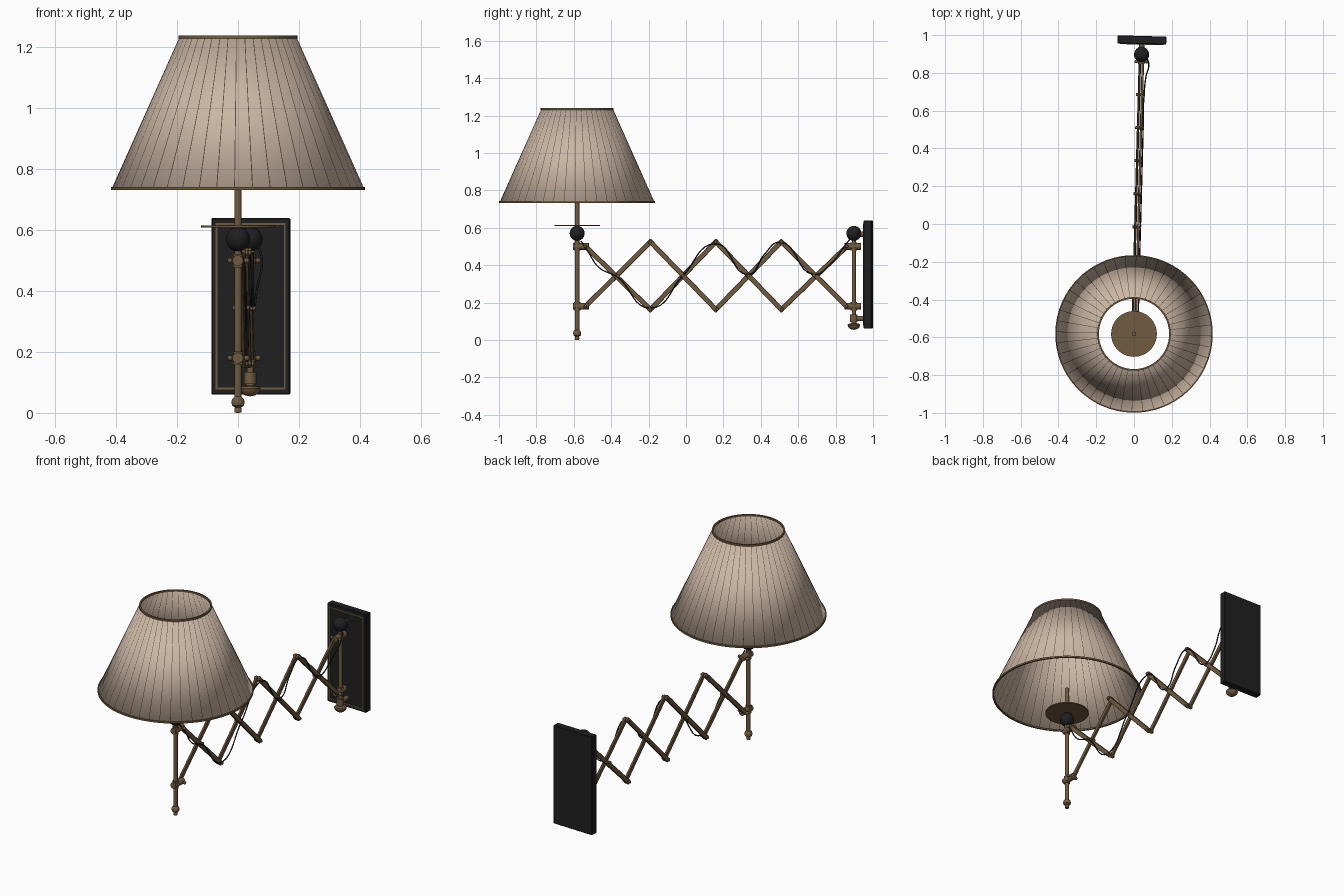
import bpy, bmesh, math
from mathutils import Matrix, Vector

if "Cube" in bpy.data.objects:
    bpy.data.objects.remove(bpy.data.objects["Cube"], do_unlink=True)

# Local frame: lamp pole at the origin, arm runs along +y to the wall
FRAME = Matrix.Translation((0, -0.582, 0)) @ Matrix.Rotation(math.radians(-1.55), 4, 'Z')


def material(name, rgb):
    m = bpy.data.materials.new(name)
    m.use_nodes = True
    m.diffuse_color = (*rgb, 1)
    bsdf = next(n for n in m.node_tree.nodes if n.type == 'BSDF_PRINCIPLED')
    bsdf.inputs["Base Color"].default_value = (*rgb, 1)
    return m


LINEN = material("linen beige", (0.60, 0.47, 0.37))
SEAM = material("seam brown", (0.10, 0.07, 0.045))
BRASS = material("aged brass", (0.165, 0.105, 0.05))
BLACK = material("matte black", (0.014, 0.014, 0.015))


def finish(name, bm, mats, smooth=True):
    bmesh.ops.recalc_face_normals(bm, faces=bm.faces)
    mesh = bpy.data.meshes.new(name)
    bm.to_mesh(mesh)
    bm.free()
    obj = bpy.data.objects.new(name, mesh)
    bpy.context.collection.objects.link(obj)
    for m in mats:
        mesh.materials.append(m)
    obj.matrix_world = FRAME
    if smooth:
        bpy.ops.object.select_all(action='DESELECT')
        obj.select_set(True)
        bpy.context.view_layer.objects.active = obj
        bpy.ops.object.shade_smooth_by_angle(angle=math.radians(35))
    return obj


def lathe(name, profile, mat, y=0, segs=24, closed=False):
    """Revolve (radius, z) points about a vertical axis."""
    bm = bmesh.new()
    vs = [bm.verts.new((r, 0, z)) for r, z in profile]
    pairs = list(zip(vs, vs[1:])) + ([(vs[-1], vs[0])] if closed else [])
    edges = [bm.edges.new(p) for p in pairs]
    bmesh.ops.spin(bm, geom=vs + edges, cent=(0, 0, 0), axis=(0, 0, 1),
                   angle=math.tau, steps=segs)
    bmesh.ops.remove_doubles(bm, verts=bm.verts, dist=1e-5)
    bmesh.ops.translate(bm, verts=bm.verts, vec=(0, y, 0))
    return finish(name, bm, [mat])


def rod(name, a, b, r, mat=BRASS, segs=16):
    a, b = Vector(a), Vector(b)
    d = b - a
    m = Matrix.Translation((a + b) / 2) @ d.to_track_quat('Z', 'Y').to_matrix().to_4x4()
    bm = bmesh.new()
    bmesh.ops.create_cone(bm, cap_ends=True, segments=segs, radius1=r, radius2=r,
                          depth=d.length, matrix=m)
    return finish(name, bm, [mat])


def ball(name, c, r, mat):
    bm = bmesh.new()
    bmesh.ops.create_uvsphere(bm, u_segments=24, v_segments=14, radius=r,
                              matrix=Matrix.Translation(c))
    return finish(name, bm, [mat])


def box(name, c, size, mat, tilt=0, bevel=0.0):
    bm = bmesh.new()
    m = Matrix.Translation(c) @ Matrix.Rotation(tilt, 4, 'X') @ Matrix.Diagonal((*size, 1))
    bmesh.ops.create_cube(bm, size=1, matrix=m)
    if bevel:
        bmesh.ops.bevel(bm, geom=bm.edges[:], offset=bevel, segments=1, affect='EDGES')
    return finish(name, bm, [mat], smooth=False)


# Pleated shade: wide linen panels divided by narrow seams
R_LOW, R_TOP, Z_LOW, Z_TOP, PLEATS = 0.414, 0.192, 0.737, 1.234, 44
bm = bmesh.new()
columns = []
for i in range(PLEATS):
    a = math.tau * i / PLEATS
    for side in (-1, 1):
        column = []
        for r, z in ((R_LOW, Z_LOW), (R_TOP, Z_TOP)):
            t = a + side * (0.0014 + 0.0009 / r)
            column.append(bm.verts.new((r * math.cos(t), r * math.sin(t), z)))
        columns.append(column)
for i, (p, q) in enumerate(zip(columns, columns[1:] + columns[:1])):
    face = bm.faces.new((p[0], q[0], q[1], p[1]))
    face.material_index = 1 - i % 2
shade = finish("pleated_shade", bm, [LINEN, SEAM])
solid = shade.modifiers.new("cloth", 'SOLIDIFY')
solid.thickness = 0.004
for name, r, z in (("shade_bottom_rim", R_LOW, Z_LOW), ("shade_top_rim", R_TOP, Z_TOP)):
    lathe(name, [(r - 0.006, z - 0.005), (r + 0.003, z - 0.005),
                 (r + 0.003, z + 0.005), (r - 0.006, z + 0.005)], BRASS, segs=64, closed=True)

# Lamp pole with finial, ball, drip disc and stem
rod("lamp_pole", (0, 0, 0.04), (0, 0, 0.56), 0.012)
lathe("lamp_finial", [(0, 0), (0.011, 0.001), (0.012, 0.012), (0.010, 0.018), (0.019, 0.024),
                      (0.022, 0.035), (0.019, 0.046), (0.012, 0.053), (0, 0.056)], BRASS)
ball("lamp_ball", (0, 0, 0.57), 0.04, BLACK)
rod("drip_disc", (0, 0, 0.609), (0, 0, 0.615), 0.121, segs=48)
rod("lamp_stem", (0, 0, 0.6), (0, 0, 0.77), 0.012)

# Wall pole with mushroom finial and ball
WALL = 1.48
rod("wall_pole", (0, WALL, 0.08), (0, WALL, 0.56), 0.011)
lathe("wall_finial", [(0, 0.054), (0.018, 0.058), (0.030, 0.068), (0.034, 0.080),
                      (0.030, 0.086), (0.014, 0.090), (0.012, 0.1), (0, 0.1)], BRASS, y=WALL)
ball("wall_ball", (0, WALL, 0.57), 0.04, BLACK)
for name, z in (("lower_wall_bracket", 0.115), ("upper_wall_bracket", 0.565)):
    rod(name, (0, WALL, z), (0, 1.54, z), 0.014)
lathe("bracket_collar", [(0, 0.095), (0.02, 0.095), (0.02, 0.135), (0, 0.135)], BRASS, y=WALL)

# Backplate with thin inlaid border
box("backplate", (0, 1.557, 0.35), (0.258, 0.042, 0.58), BLACK, bevel=0.003)
for s in (-1, 1):
    box("border_upright", (s * 0.112, 1.535, 0.35), (0.006, 0.006, 0.546), BRASS)
    box("border_crossbar", (0, 1.535, 0.35 + s * 0.27), (0.23, 0.006, 0.006), BRASS)

# Clamps joining the arm to both poles
for end, y0, y1, pole in (("lamp", -0.022, 0.062, 0), ("wall", 1.43, 1.518, WALL)):
    for z in (0.5, 0.18):
        rod(end + "_clamp", (0, y0, z), (0, y1, z), 0.018)
        rod(end + "_clamp_collar", (0, pole, z - 0.022), (0, pole, z + 0.022), 0.017)
        hinge = 0.045 if end == "lamp" else 1.442
        rod(end + "_clamp_pin", (-0.026, hinge, z), (0.026, hinge, z), 0.006)
        for s in (-1, 1):
            ball(end + "_clamp_knob", (s * 0.027, hinge, z), 0.009, BRASS)

# Scissor arm: falling bars on one side, rising bars on the other
HIGH, LOW = 0.525, 0.163
nodes = [0.045, 0.392, 0.742, 1.092, 1.442]
for i, (ya, yb) in enumerate(zip(nodes, nodes[1:])):
    at_start, at_end = i == 0, i == len(nodes) - 2
    for name, side, rise in (("falling_bar", 1, -1), ("rising_bar", -1, 1)):
        za, zb = (HIGH, LOW) if rise < 0 else (LOW, HIGH)
        if at_start:
            za = 0.5 if rise < 0 else 0.18
        if at_end:
            zb = 0.18 if rise < 0 else 0.5
        dy, dz = yb - ya, zb - za
        box(name, (side * 0.008, (ya + yb) / 2, (za + zb) / 2),
            (0.013, math.hypot(dy, dz) + 0.022, 0.026), BRASS,
            tilt=math.atan2(dz, dy), bevel=0.002)
    pivots = [((ya + yb) / 2, (HIGH + LOW) / 2)]
    if not at_end:
        pivots += [(yb, HIGH), (yb, LOW)]
    for y, z in pivots:
        rod("pivot_pin", (-0.023, y, z), (0.023, y, z), 0.008, segs=12)

# Cord woven along the arm
path = [(0.01, 0.02, 0.53), (0.02, 0.06, 0.47), (0.02, 0.12, 0.385), (0.02, 0.215, 0.338),
        (0.019, 0.392, 0.17), (0.019, 0.567, 0.345), (0.019, 0.742, 0.515), (0.019, 0.917, 0.35),
        (0.019, 1.0, 0.455), (0.019, 1.085, 0.523), (0.019, 1.267, 0.35),
        (0.026, 1.36, 0.41), (0.04, 1.43, 0.5), (0.03, 1.46, 0.54)]
curve = bpy.data.curves.new("cord", 'CURVE')
curve.dimensions = '3D'
curve.bevel_depth = 0.0035
curve.bevel_resolution = 2
curve.resolution_u = 8
spline = curve.splines.new('BEZIER')
spline.bezier_points.add(len(path) - 1)
for point, co in zip(spline.bezier_points, path):
    point.co = co
    point.handle_left_type = point.handle_right_type = 'AUTO'
curve.materials.append(BLACK)
cord = bpy.data.objects.new("cord", curve)
bpy.context.collection.objects.link(cord)
cord.matrix_world = FRAME
